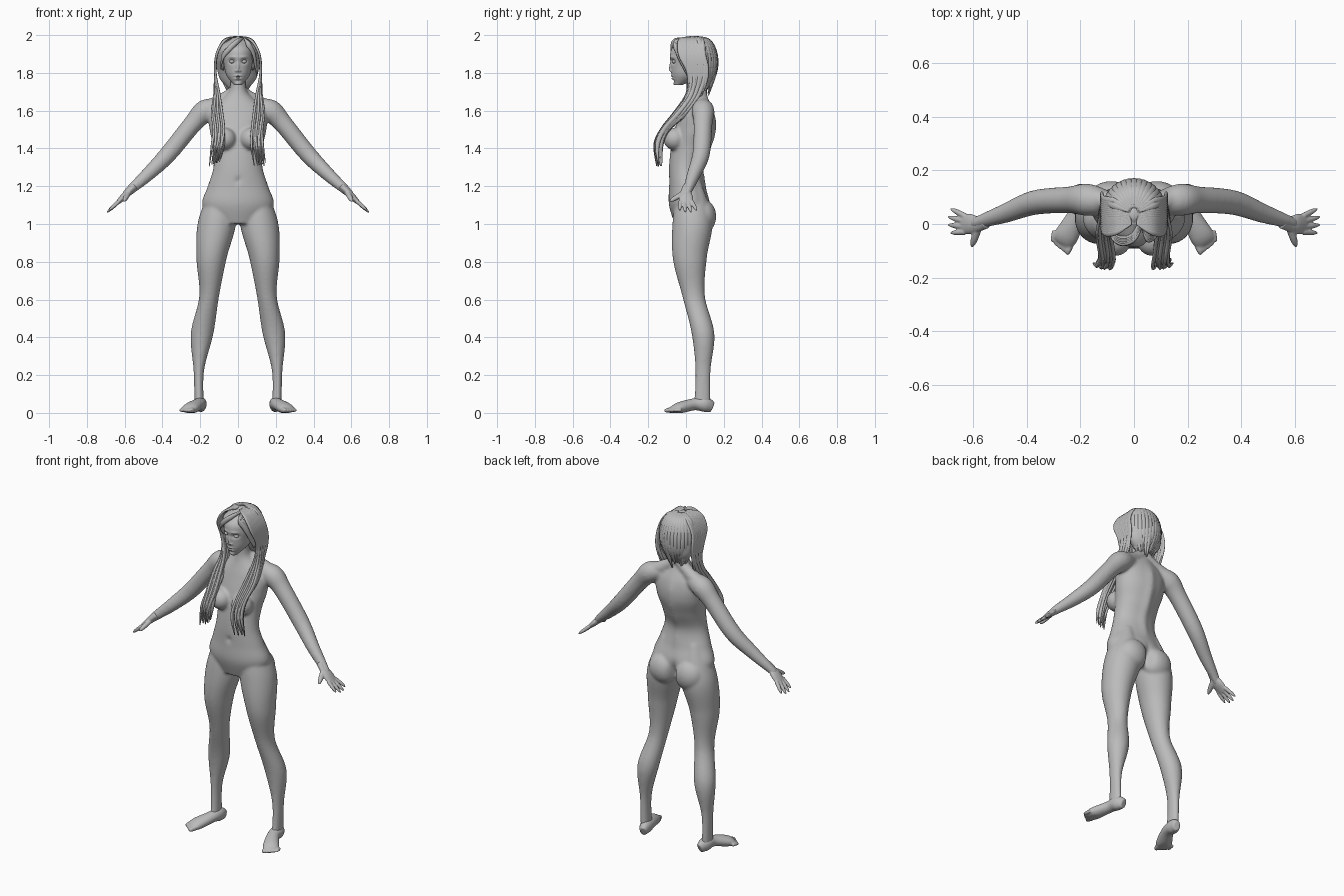
import bpy, bmesh, math, random
from mathutils import Vector, Matrix

random.seed(4)
cube = bpy.data.objects.get("Cube")
if cube:
    bpy.data.objects.remove(cube)

clay = bpy.data.materials.new("plain grey clay")
clay.use_nodes = True
grey = (.5, .5, .5, 1)
clay.diffuse_color = grey
clay.node_tree.nodes["Principled BSDF"].inputs["Base Color"].default_value = grey


def blend(a, b, c, d, t):
    """Catmull-Rom value between b and c."""
    slope_in, slope_out = (c - a) / 2, (d - b) / 2
    rise = c - b
    return b + t * (slope_in + t * (3 * rise - 2 * slope_in - slope_out + t * (slope_in + slope_out - 2 * rise)))


def spline(rows, steps):
    """Smooth rows of numbers into a denser list of rows."""
    padded = [rows[0], *rows, rows[-1]]
    dense = []
    for quad in zip(padded, padded[1:], padded[2:], padded[3:]):
        for step in range(steps):
            dense.append([blend(*column, step / steps) for column in zip(*quad)])
    return dense + [list(rows[-1])]


def loft(bm, frames, sides):
    """Closed skin over rings, each given as a centre and two half axes."""
    turns = [math.tau * k / sides for k in range(sides)]
    rings = [[bm.verts.new(centre + u * math.cos(turn) + v * math.sin(turn)) for turn in turns]
             for centre, u, v in frames]
    faces = [bm.faces.new(rings[0]), bm.faces.new(rings[-1])]
    for low, high in zip(rings, rings[1:]):
        for k in range(sides):
            faces.append(bm.faces.new((low[k - 1], low[k], high[k], high[k - 1])))
    bmesh.ops.recalc_face_normals(bm, faces=faces)


def stack(bm, bottom, spacing, rings, steps=8, sides=48):
    """Evenly spaced level rings, each with inner, outer, front and back limits."""
    rows = [(bottom + spacing * i, *ring) for i, ring in enumerate(rings)]
    frames = []
    for z, inner, outer, front, back in spline(rows, steps):
        centre = Vector((inner + outer, front + back, z * 2)) / 2
        frames.append((centre, Vector((outer - inner, 0, 0)) / 2, Vector((0, back - front, 0)) / 2))
    loft(bm, frames, sides)


def symmetric(rings):
    """Turn half width, front and back into full ring limits."""
    return [(-half, half, front, back) for half, front, back in rings]


def tube(bm, rows, hint=(0, 1, 0), flat=(1, 1), sides=16):
    """Rings across a path of x, y, z and radius; flat thins them from start to end."""
    path = spline(rows, 5)
    last = len(path) - 1
    frames = []
    for i, (x, y, z, radius) in enumerate(path):
        along = Vector(path[min(i + 1, last)][:3]) - Vector(path[max(i - 1, 0)][:3])
        thin = along.cross(Vector(hint)).normalized()
        wide = thin.cross(along.normalized())
        ratio = flat[0] + (flat[1] - flat[0]) * i / last
        frames.append((Vector((x, y, z)), wide * radius, thin * radius * ratio))
    loft(bm, frames, sides)


def digit(bm, root, tip, radius):
    """Rounded finger or toe."""
    root, tip = Vector(root), Vector(tip)
    rows = [(*root.lerp(tip, t), radius * math.sqrt(1.1 - t ** 3)) for t in (0, .5, .8, 1)]
    tube(bm, rows, hint=(.1, 1, .3), sides=12)


def ball(bm, centre, radii):
    place = Matrix.Translation(centre) @ Matrix.Diagonal((*radii, 1))
    bmesh.ops.create_uvsphere(bm, u_segments=32, v_segments=20, radius=1, matrix=place)


def push(bm, centre, radii, forward):
    """Soft sculpting dab that moves the skin toward the front, or back if negative."""
    for vert in bm.verts:
        distance = sum(((p - c) / r) ** 2 for p, c, r in zip(vert.co, centre, radii))
        vert.co.y -= forward * math.exp(-distance)


def mirror(bm):
    copy = bmesh.ops.duplicate(bm, geom=bm.verts[:] + bm.edges[:] + bm.faces[:])["geom"]
    bmesh.ops.scale(bm, vec=(-1, 1, 1), verts=[g for g in copy if isinstance(g, bmesh.types.BMVert)])
    bmesh.ops.reverse_faces(bm, faces=[g for g in copy if isinstance(g, bmesh.types.BMFace)])


def finish(name, bm, voxel=None, smooth=0):
    """Make the object; with a voxel size, fuse its overlapping forms into one skin."""
    mesh = bpy.data.meshes.new(name)
    bm.to_mesh(mesh)
    bm.free()
    mesh.materials.append(clay)
    mesh.polygons.foreach_set("use_smooth", [True] * len(mesh.polygons))
    obj = bpy.data.objects.new(name, mesh)
    bpy.context.scene.collection.objects.link(obj)
    if voxel:
        fuse = obj.modifiers.new("fuse", "REMESH")
        fuse.mode = "VOXEL"
        fuse.voxel_size = voxel
        fuse.use_smooth_shade = True
        relax = obj.modifiers.new("relax", "SMOOTH")
        relax.iterations = smooth


# Body: leg, arm, shoulder and soft forms on one side, mirrored, then the torso
body = bmesh.new()
stack(body, .02, .2, [(.18, .23, .04, .13), (.18, .235, .05, .13), (.13, .25, .03, .15), (.1, .205, -.02, .1),
                      (.06, .22, -.07, .11), (.01, .21, -.07, .14), (.05, .13, -.04, .08)], steps=12)
tube(body, [(.09, .08, 1.62, .04), (.17, .09, 1.6, .06), (.24, .09, 1.53, .05), (.37, .08, 1.37, .046),
            (.48, .04, 1.26, .036), (.57, .01, 1.18, .025), (.6, 0, 1.15, .02)], sides=28)
tube(body, [(0, .08, 1.72, .03), (.06, .08, 1.67, .035), (.13, .09, 1.63, .04)])
ball(body, (.085, .09, 1.04), (.09, .07, .09))
ball(body, (.07, -.06, 1.45), (.06, .06, .06))
mirror(body)
stack(body, 1, .1, symmetric([
    (.13, -.06, .11), (.19, -.09, .13), (.16, -.09, .1), (.13, -.09, .085), (.13, -.08, .12),
    (.15, -.06, .15), (.15, -.03, .14), (.05, 0, .1), (.045, 0, .09)]))
for k in range(4):
    push(body, (0, .12, 1.25 + k / 10), (.025, .06, .06), -.012)
push(body, (0, .14, 1.03), (.02, .06, .07), .03)
push(body, (0, -.09, 1.23), (.012, .02, .015), -.012)
finish("body", body, voxel=.0075, smooth=9)

# Hands: palm, fanned fingers and thumb
hands = bmesh.new()
tube(hands, [(.55, .01, 1.2, .027), (.58, 0, 1.17, .029), (.61, 0, 1.14, .038), (.64, 0, 1.11, .036)],
     flat=(.8, .28))
for k in range(4):
    fan = k - 1.5
    reach = .07 - .005 * fan * fan
    digit(hands, (.63, .02 * fan, 1.12), (.625 + reach, .03 * fan + .012, 1.13 - reach), .0105)
digit(hands, (.58, -.01, 1.165), (.605, -.085, 1.12), .0145)
mirror(hands)
finish("hands", hands, voxel=.004, smooth=3)

# Feet: heel to ball, then five shrinking toes
feet = bmesh.new()
tube(feet, [(.19, .14, .03, .02), (.2, .1, .045, .035), (.21, .04, .045, .035), (.25, -.04, .025, .045),
            (.27, -.07, .015, .04)], hint=(1, .4, 0), flat=(1.4, .4), sides=24)
for k in range(5):
    digit(feet, (.236 + .015 * k, .009 * k - .06, .016), (.25 + .014 * k, .011 * k - .115, .012),
          .015 - .0014 * k)
mirror(feet)
for vert in feet.verts:
    vert.co.z = max(vert.co.z, 0)
finish("feet", feet, voxel=.005, smooth=4)

# Head: dense skin sculpted into sockets, nose, lips and chin
head = bmesh.new()
eye_height, mouth_height, face = 1.86, 1.777, -.08
stack(head, 1.735, .05, symmetric([
    (.02, -.06, -.02), (.06, -.075, .08), (.073, -.08, .11), (.08, -.085, .13), (.073, -.07, .12),
    (.02, 0, .06)]), steps=20, sides=160)
for side in (1, -1):
    push(head, (side * .033, face, eye_height), (.02, .03, .013), -.014)
    push(head, (side * .033, face, eye_height + .024), (.022, .03, .007), .004)
    push(head, (side * .011, face, 1.811), (.006, .03, .006), .006)
for k in range(4):
    push(head, (0, face, 1.85 - .012 * k), (.008, .04, .01), .003 + .002 * k)
for offset, out in ((.007, .006), (0, -.004), (-.007, .006), (-.02, -.004), (-.035, .005)):
    push(head, (0, face, mouth_height + offset), (.018, .04, .005), out)
for side in (1, -1):
    ball(head, (side * .032, -.062, eye_height), (.014, .013, .01))
    ball(head, (side * .08, .02, 1.84), (.008, .017, .028))
finish("head", head)

# Hair cap
cap = bmesh.new()
stack(cap, 1.7, .059, symmetric([
    (.03, .07, .1), (.09, .04, .14), (.11, .01, .155), (.115, -.04, .16), (.1, -.06, .15), (.01, .02, .05)]))
finish("hair_cap", cap)


def lock(bm, points, radius, hint=(0, 1, 0)):
    """Flat strand that swells from the root and tapers to the tip."""
    last = len(points) - 1
    rows = [(*p, radius * (.25 if i in (0, last) else 1)) for i, p in enumerate(points)]
    tube(bm, rows, hint, flat=(.55, .55), sides=8)


# Long side locks falling from the parting over the chest
locks = bmesh.new()
for side in (1, -1):
    for k in range(18):
        back = k / 18
        spread = k * 7 % 18 / 18
        x = .075 + .055 * spread
        hang = x + random.uniform(-.01, .015)
        path = [(.01, .06 * back, 1.99), (.07, .12 * back - .03, 1.972), (.112, .13 * back - .03, 1.9),
                (.12, .1 * back + .015, 1.8), (.1 + spread / 40, .07 * back + .01, 1.69),
                (x + .01, .06 * back - .055, 1.59), (x, .03 * back - .125, 1.5),
                (hang, .03 * back - .16, 1.42), (hang + .015, .03 * back - .155, random.uniform(1.3, 1.38))]
        lock(locks, [(side * px, py, pz) for px, py, pz in path], .0125)

# Locks combed down the back of the head to the nape
for k in range(15):
    turn = math.radians(10 * k - 70)
    around, back = math.sin(turn), math.cos(turn)
    path = [(.02, .04, 1.993), (.08, .045, 1.968), (.11, .05, 1.89), (.1, .055, 1.8),
            (.05, .07, random.uniform(1.68, 1.72))]
    lock(locks, [(reach * around, middle + reach * back, z) for reach, middle, z in path],
         .017, hint=(back, -around, 0))

# Fringe swept across the forehead to both temples
for k in range(5):
    shift = .006 * k
    root = (.03, shift - .01, 1.986)
    long_sweep = [root, (0, -.06, 1.968), (-.045, -.075, 1.93), (-.08, -.05, 1.885), (-.09, -.01, 1.82)]
    short_sweep = [root, (.05, -.06, 1.958), (.08, -.045, 1.91), (.093, -.015, 1.85), (.1, .01, 1.78)]
    for sweep in (long_sweep, short_sweep):
        lock(locks, [(x, y + shift, z) for x, y, z in sweep], .014, hint=(0, 0, 1))
finish("hair_locks", locks)
